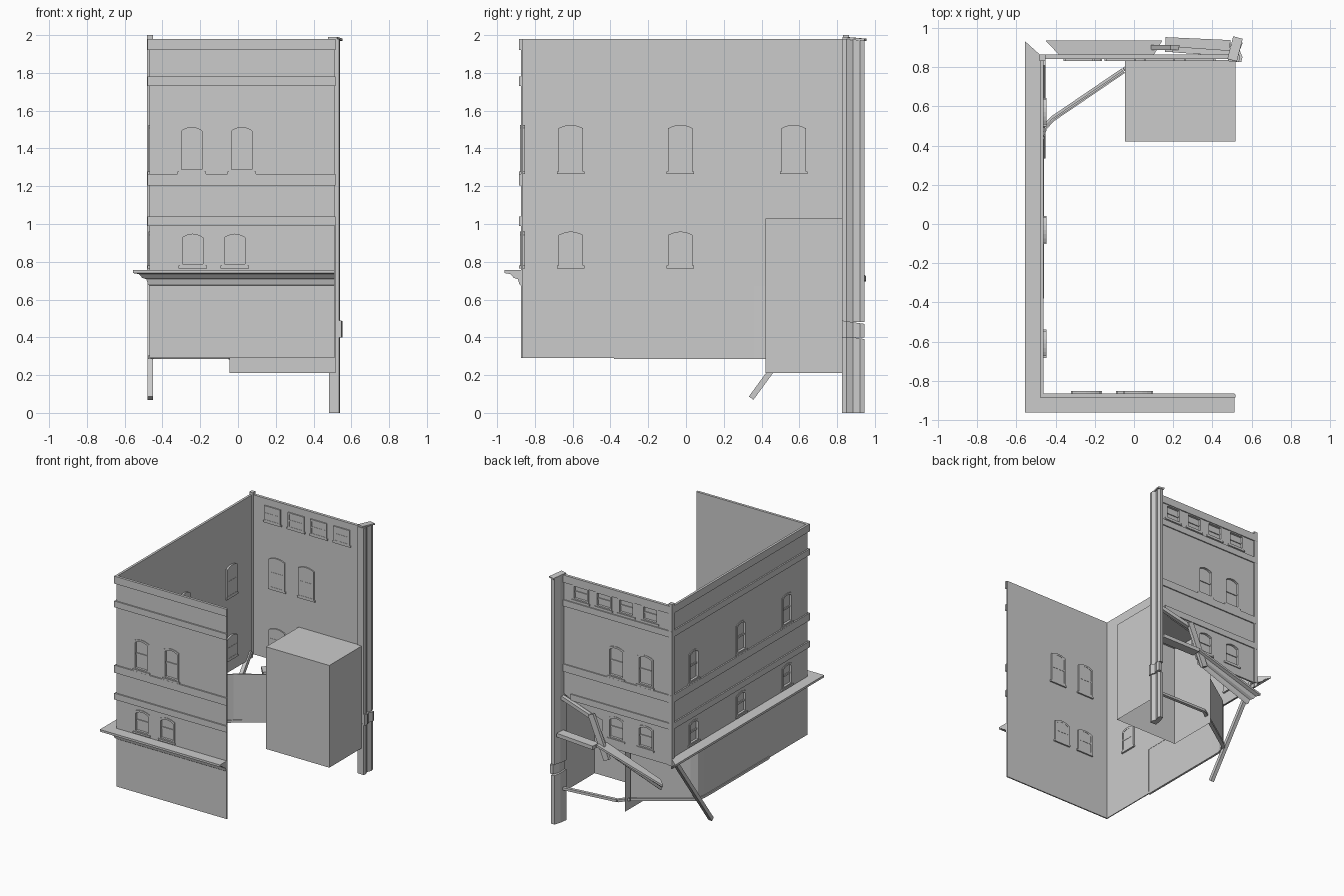
import bpy, bmesh, math
from mathutils import Vector, Matrix

if "Cube" in bpy.data.objects:
    bpy.data.objects.remove(bpy.data.objects["Cube"])

# Wall planes: (u along wall, z up, w outward) -> world
SIDES = {
    'front': lambda u, z, w: (u, -0.87 - w, z),
    'left': lambda u, z, w: (-0.465 - w, u, z),
    'back': lambda u, z, w: (u, 0.85 + w, z),
}

def finish(bm, name):
    bmesh.ops.recalc_face_normals(bm, faces=bm.faces)
    me = bpy.data.meshes.new(name)
    bm.to_mesh(me)
    bm.free()
    ob = bpy.data.objects.new(name, me)
    bpy.context.collection.objects.link(ob)
    return ob

def slab(name, place, loops, w0, w1):
    """Outline with optional holes, given thickness."""
    bm = bmesh.new()
    edges = []
    for lp in loops:
        vs = [bm.verts.new(place(u, z, w0)) for u, z in lp]
        edges += [bm.edges.new((vs[i - 1], vs[i])) for i in range(len(vs))]
    bmesh.ops.triangle_fill(bm, use_beauty=True, use_dissolve=False, edges=edges)
    r = bmesh.ops.extrude_face_region(bm, geom=bm.faces[:], use_keep_orig=True)
    d = Vector(place(0, 0, w1)) - Vector(place(0, 0, w0))
    bmesh.ops.translate(bm, vec=d, verts=[v for v in r['geom'] if isinstance(v, bmesh.types.BMVert)])
    return finish(bm, name)

def sweep(name, path, profile):
    """Sweep closed (w, z) profile; path(w) gives mitred (x, y, dz) stations."""
    bm = bmesh.new()
    cols = [[bm.verts.new((x, y, z + dz)) for x, y, dz in path(w)] for w, z in profile]
    n = len(cols)
    for i in range(n):
        a, b = cols[i - 1], cols[i]
        for k in range(len(a) - 1):
            bm.faces.new((a[k], a[k + 1], b[k + 1], b[k]))
    for k in (0, -1):
        bm.faces.new([c[k] for c in cols])
    return finish(bm, name)

def box(name, x0, x1, y0, y1, z0, z1):
    return slab(name, lambda u, z, w: (u, w, z), [rect(x0, x1, z0, z1)], y0, y1)

def beam(name, a, b, wid, hei):
    a, b = Vector(a), Vector(b)
    bm = bmesh.new()
    bmesh.ops.create_cube(bm, size=1)
    m = Matrix.Translation((a + b) / 2) @ (b - a).to_track_quat('X', 'Z').to_matrix().to_4x4()
    bm.transform(m @ Matrix.Diagonal(((b - a).length, wid, hei, 1)))
    return finish(bm, name)

def rect(u0, u1, z0, z1):
    return [(u0, z0), (u1, z0), (u1, z1), (u0, z1)]

def arch(u, hw, z0, z1, rise=0.018):
    pts = [(u - hw, z0), (u + hw, z0)]
    for i in range(7):
        t = 1 - i / 3
        pts.append((u + hw * t, z1 - rise * t * t))
    return pts

def window(side, u, hw, z0, z1, rise=0.018):
    p = SIDES[side]
    mid = (z0 + z1) / 2
    out = arch(u, hw, z0, z1, rise)
    inn = arch(u, hw - 0.014, z0 + 0.014, z1 - 0.014, rise)
    slab(side + '_window_frame', p, [out, inn], -0.018, 0.009)
    slab(side + '_window_glass', p, [inn], -0.016, -0.010)
    slab(side + '_window_rail', p, [rect(u - hw + 0.012, u + hw - 0.012, mid - 0.007, mid + 0.007)], -0.018, -0.003)
    slab(side + '_window_sill', p, [rect(u - hw - 0.008, u + hw + 0.008, z0 - 0.01, z0 + 0.004)], -0.018, 0.014)
    return out

# Walls with arched windows
UP, LOW = (1.275, 1.525), (0.775, 0.96)
front = [window('front', u, 0.068, *UP) for u in (-0.245, 0.02)]
front += [window('front', u, 0.068, *LOW) for u in (-0.24, -0.017)]
slab('front_wall', SIDES['front'], [rect(-0.465, 0.512, 0.29, 1.98)] + front, -0.006, 0.004)

left = [window('left', u, 0.064, *h) for u in (-0.61, -0.03, 0.57) for h in (UP, LOW)]
left_outline = [(-0.87, 0.29), (-0.38, 0.29), (-0.38, 0.67), (0.85, 0.67), (0.85, 1.98), (-0.87, 1.98)]
slab('left_wall', SIDES['left'], [left_outline] + left, -0.004, 0.004)

back = [window('back', u, 0.07, *h) for u in (-0.24, 0.02) for h in (UP, LOW)]
back += [window('back', u, 0.072, 1.80, 1.925, 0) for u in (-0.28, -0.07, 0.13, 0.335)]
back_outline = [(-0.465, 0.70), (0.10, 0.70), (0.15, 0.80), (0.14, 0.90), (0.24, 0.93), (0.36, 0.96),
                (0.49, 1.03), (0.49, 1.98), (-0.465, 1.98)]
slab('back_wall', SIDES['back'], [back_outline] + back, -0.008, 0.006)

# Raised bands around three sides
def band_path(end):
    return lambda w: [(0.517, -0.87 - w, 0), (-0.465 - w, -0.87 - w, 0),
                      (-0.465 - w, 0.85 + w, 0), (end, 0.85 + w, 0)]

for z0, z1, end in ((1.92, 1.98, 0.49), (1.73, 1.78, 0.49), (1.205, 1.265, 0.49), (0.99, 1.04, 0.42)):
    sweep('wall_band', band_path(end), [(0, z0), (0.015, z0), (0.015, z1), (0, z1)])

# Shopfront ledge: intact on front and left, fallen at the back
ledge = [(0, 0.757), (0.09, 0.757), (0.09, 0.74), (0.06, 0.735), (0.042, 0.715),
         (0.02, 0.708), (0.012, 0.68), (0, 0.67)]
sweep('ledge', lambda w: [(0.512, -0.87 - w, 0), (-0.465 - w, -0.87 - w, 0),
                          (-0.465 - w, 0.85 + 0.9 * w, 0)], ledge)
sweep('fallen_back_ledge', lambda w: [(-0.38 - 0.8 * w, 0.86 + 0.85 * w, -0.19),
                                      (0.10 + 0.5 * w, 0.86 + 0.85 * w, -0.02)], ledge)

# Recessed shop panel curving into the diagonal entrance wall
def shop_path(w):
    plan = [(-0.463, -0.38), (-0.463, 0.36), (-0.461, 0.44), (-0.448, 0.49), (-0.41, 0.53), (-0.05, 0.775)]
    return [(x - w * 0.6, y + w * (0.8 if i > 2 else 0), 0) for i, (x, y) in enumerate(plan)]

shop = sweep('shop_panel', shop_path, [(0, 0.29), (0.01, 0.29), (0.01, 0.67), (0, 0.67)])
sweep('shop_threshold', shop_path, [(-0.006, 0.285), (0.022, 0.285), (0.022, 0.305), (-0.006, 0.305)])
beam('entrance_threshold', (-0.05, 0.785, 0.295), (0.02, 0.84, 0.285), 0.025, 0.02)
beam('back_threshold', (0.02, 0.84, 0.285), (0.50, 0.86, 0.265), 0.025, 0.02)

# Inner room, open at back and bottom
bm = bmesh.new()
pts = [(-0.045, 0.835), (-0.045, 0.42), (0.517, 0.42), (0.517, 0.835)]
lo = [bm.verts.new((x, y, 0.21)) for x, y in pts]
hi = [bm.verts.new((x, y, 1.03)) for x, y in pts]
for i in range(3):
    bm.faces.new((lo[i], lo[i + 1], hi[i + 1], hi[i]))
bm.faces.new(hi)
finish(bm, 'inner_room')

# Corner pilaster and its leaning lower post
box('corner_pilaster', -0.482, -0.45, 0.832, 0.864, 0.70, 2.0)
beam('leaning_post', (-0.465, 0.82, 0.73), (-0.465, 0.345, 0.078), 0.03, 0.03)

# Broken column with a displaced block
def column(name, z0, z1, dx=0, tilt=0):
    plan = [(0.482, 0.83), (0.535, 0.826), (0.541, 0.85), (0.527, 0.885), (0.541, 0.92),
            (0.535, 0.945), (0.508, 0.942), (0.49, 0.89)]
    bm = bmesh.new()
    a = [bm.verts.new((x + dx, y, z0)) for x, y in plan]
    b = [bm.verts.new((x + dx, y, z1 + tilt * (y - 0.885))) for x, y in plan]
    for i in range(len(plan)):
        bm.faces.new((a[i - 1], a[i], b[i], b[i - 1]))
    bm.faces.new(a)
    bm.faces.new(b)
    return finish(bm, name)

column('column_base', 0, 0.40, 0, -0.15)
column('column_block', 0.40, 0.48, 0.012, -0.15)
column('column_shaft', 0.48, 1.98)
beam('column_cap', (0.50, 0.835, 1.985), (0.53, 0.95, 1.975), 0.05, 0.012)

# Broken pieces hanging in the back opening
beam('broken_lintel', (0.49, 0.90, 0.72), (0.16, 0.915, 0.71), 0.075, 0.03)
beam('hanging_strip', (0.49, 0.87, 1.00), (0.20, 0.89, 0.92), 0.03, 0.03)
beam('hanging_board', (0.21, 0.90, 0.95), (0.07, 0.90, 0.62), 0.025, 0.05)
